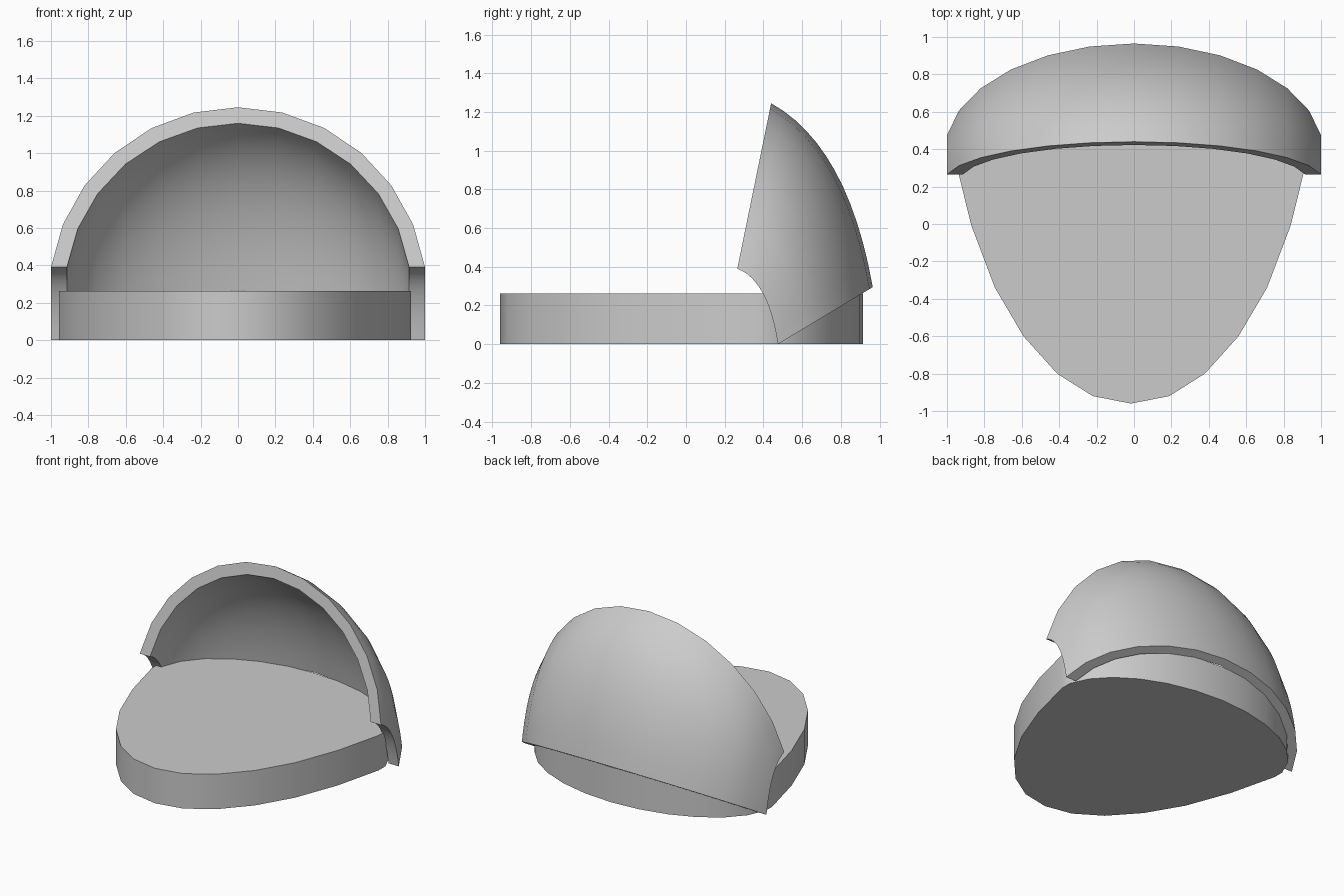
import bpy, bmesh, math
from mathutils import Vector

if "Cube" in bpy.data.objects:
    bpy.data.objects.remove(bpy.data.objects["Cube"])

ARC = 12      # facets across the hood
PROF = 12     # steps down the hood
T0 = math.asin(0.153)


def arc_param(i):
    """Side position x (-1..1) and height share s (0..1) along the arch."""
    t = T0 + (math.pi - 2 * T0) * i / ARC
    return math.cos(t) / math.cos(T0), (math.sin(t) - math.sin(T0)) / (1 - math.sin(T0))


def finish(name, bm):
    bmesh.ops.recalc_face_normals(bm, faces=bm.faces)
    mesh = bpy.data.meshes.new(name)
    bm.to_mesh(mesh)
    bm.free()
    ob = bpy.data.objects.new(name, mesh)
    bpy.context.collection.objects.link(ob)
    bpy.ops.object.select_all(action='DESELECT')
    bpy.context.view_layer.objects.active = ob
    ob.select_set(True)
    bpy.ops.object.shade_smooth_by_angle(angle=math.radians(30))
    return ob


# Hood: curved profiles lofted from the front arch to the slanted rear rim
def hood_grid(bm, width, k):
    rows = []
    for i in range(ARC + 1):
        x, s = arc_param(i)
        s *= k
        a = Vector((0.265 + 0.175 * s, 0.39 + 0.855 * s))
        c = Vector((0.424 + 0.412 * s, 0.331 + 0.693 * s))
        b = Vector((0.475 + 0.49 * s, 0.295 * s))
        row = []
        for j in range(PROF + 1):
            t = j / PROF
            p = a * (1 - t) ** 2 + c * 2 * t * (1 - t) + b * t * t
            row.append(bm.verts.new((x * width, p.x, p.y)))
        rows.append(row)
    return rows


bm = bmesh.new()
outer = hood_grid(bm, 1.0, 1.0)
inner = hood_grid(bm, 0.915, 0.9)
for g in (outer, inner):
    for i in range(ARC):
        for j in range(PROF):
            bm.faces.new((g[i][j], g[i + 1][j], g[i + 1][j + 1], g[i][j + 1]))
for i in range(ARC):            # front arch and rear rim
    for j in (0, PROF):
        bm.faces.new((outer[i][j], outer[i + 1][j], inner[i + 1][j], inner[i][j]))
for j in range(PROF):           # curved side ends
    for i in (0, ARC):
        bm.faces.new((outer[i][j], outer[i][j + 1], inner[i][j + 1], inner[i][j]))
finish("hood", bm)

# Sole: tapered toe outline with a shallow curved heel, extruded
toe = [(0.205, -0.92), (0.395, -0.80), (0.575, -0.60), (0.728, -0.34),
       (0.853, -0.01), (0.941, 0.345)]
heel = []
for i in range(ARC + 1):
    x, s = arc_param(i)
    heel.append((0.941 * x, 0.425 + 0.49 * s))
outline = [(0, -0.96)] + toe + heel + [(-x, y) for x, y in reversed(toe)]
bm = bmesh.new()
base = bm.faces.new([bm.verts.new((x - 0.016, y, 0)) for x, y in outline])
top = bmesh.ops.extrude_face_region(bm, geom=[base], use_keep_orig=True)
bmesh.ops.translate(bm, vec=(0, 0, 0.262),
                    verts=[v for v in top["geom"] if isinstance(v, bmesh.types.BMVert)])
finish("sole", bm)
